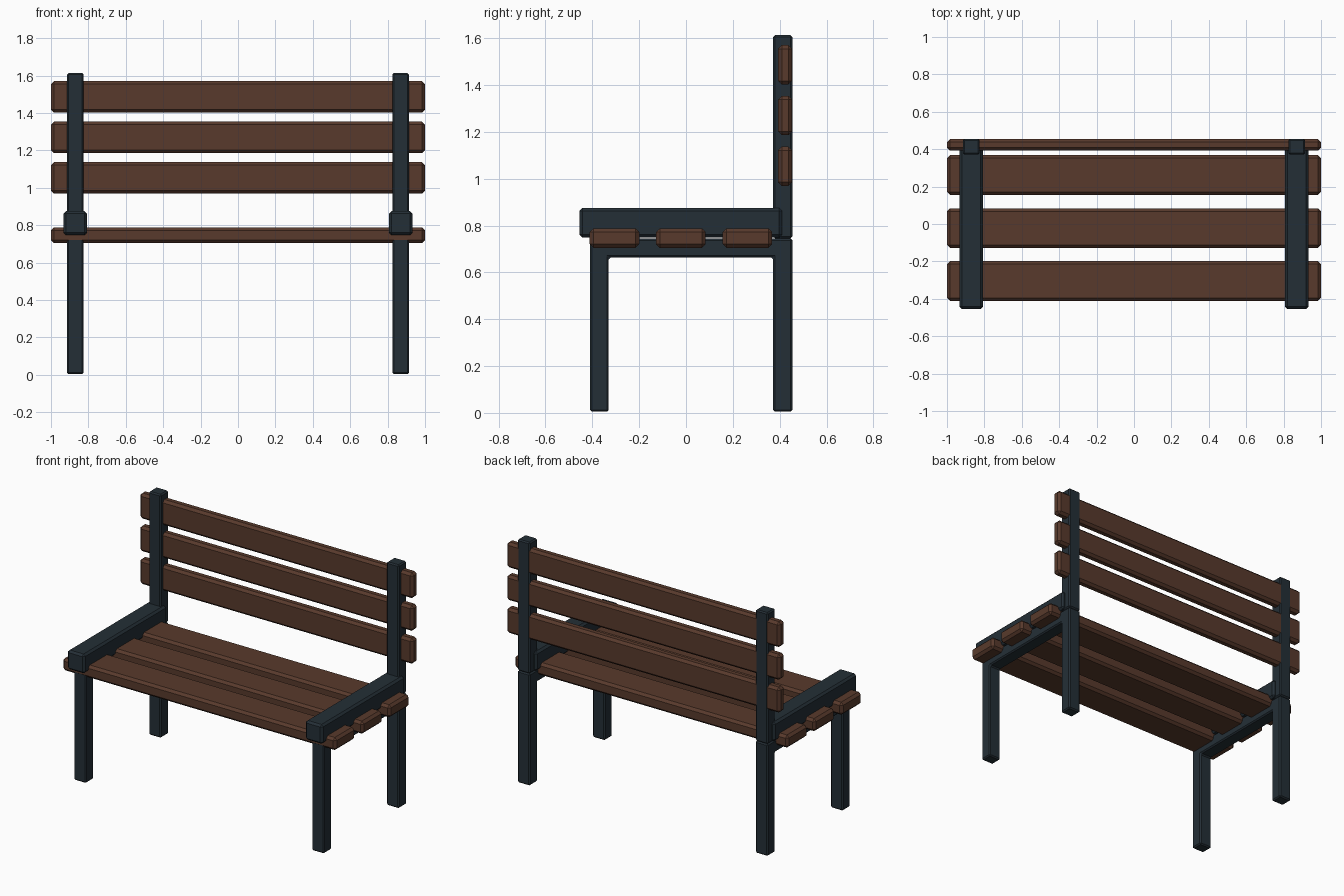
import bpy, bmesh

if "Cube" in bpy.data.objects:
    bpy.data.objects.remove(bpy.data.objects["Cube"])

def material(name, rgb):
    m = bpy.data.materials.new(name)
    m.diffuse_color = (*rgb, 1)
    m.use_nodes = True
    m.node_tree.nodes["Principled BSDF"].inputs["Base Color"].default_value = m.diffuse_color
    return m

WOOD = material("brown wood", (0.098, 0.042, 0.025))
METAL = material("dark iron", (0.0175, 0.028, 0.037))

def extrude_x(name, profile, x0, x1, mat, bevel):
    """Extrude a (y, z) outline along x and chamfer its edges."""
    bm = bmesh.new()
    face = bm.faces.new([bm.verts.new((x0, y, z)) for y, z in profile])
    res = bmesh.ops.extrude_face_region(bm, geom=[face])
    verts = [v for v in res["geom"] if isinstance(v, bmesh.types.BMVert)]
    bmesh.ops.translate(bm, verts=verts, vec=(x1 - x0, 0, 0))
    bmesh.ops.recalc_face_normals(bm, faces=bm.faces)
    bmesh.ops.bevel(bm, geom=bm.edges[:], offset=bevel, segments=1,
                    profile=0.5, affect='EDGES')
    me = bpy.data.meshes.new(name)
    bm.to_mesh(me)
    bm.free()
    me.materials.append(mat)
    ob = bpy.data.objects.new(name, me)
    bpy.context.collection.objects.link(ob)
    return ob

def box(name, x, y, z, mat, bevel):
    (y0, y1), (z0, z1) = y, z
    return extrude_x(name, [(y0, z0), (y1, z0), (y1, z1), (y0, z1)], *x, mat, bevel)

# Seat slats
for i, yc in enumerate((-0.305, -0.022, 0.262)):
    box(f"seat_slat_{i + 1}", (-1, 1), (yc - 0.106, yc + 0.106), (0.705, 0.788), WOOD, 0.016)

# Backrest slats
for i, zc in enumerate((1.053, 1.27, 1.486)):
    box(f"back_slat_{i + 1}", (-1, 1), (0.393, 0.4535), (zc - 0.084, zc + 0.084), WOOD, 0.016)

# Side frames: legs with seat rail, back post and armrest
LEGS = [(-0.41, 0.005), (-0.33, 0.005), (-0.33, 0.663), (0.372, 0.663),
        (0.372, 0.005), (0.454, 0.005), (0.454, 0.745), (-0.41, 0.745)]
for side, xc in (("left", -0.87), ("right", 0.87)):
    extrude_x(f"{side}_leg_frame", LEGS, xc - 0.045, xc + 0.045, METAL, 0.008)
    box(f"{side}_back_post", (xc - 0.045, xc + 0.045), (0.372, 0.4545), (0.745, 1.613), METAL, 0.008)
    box(f"{side}_armrest", (xc - 0.063, xc + 0.063), (-0.455, 0.41), (0.748, 0.875), METAL, 0.013)
